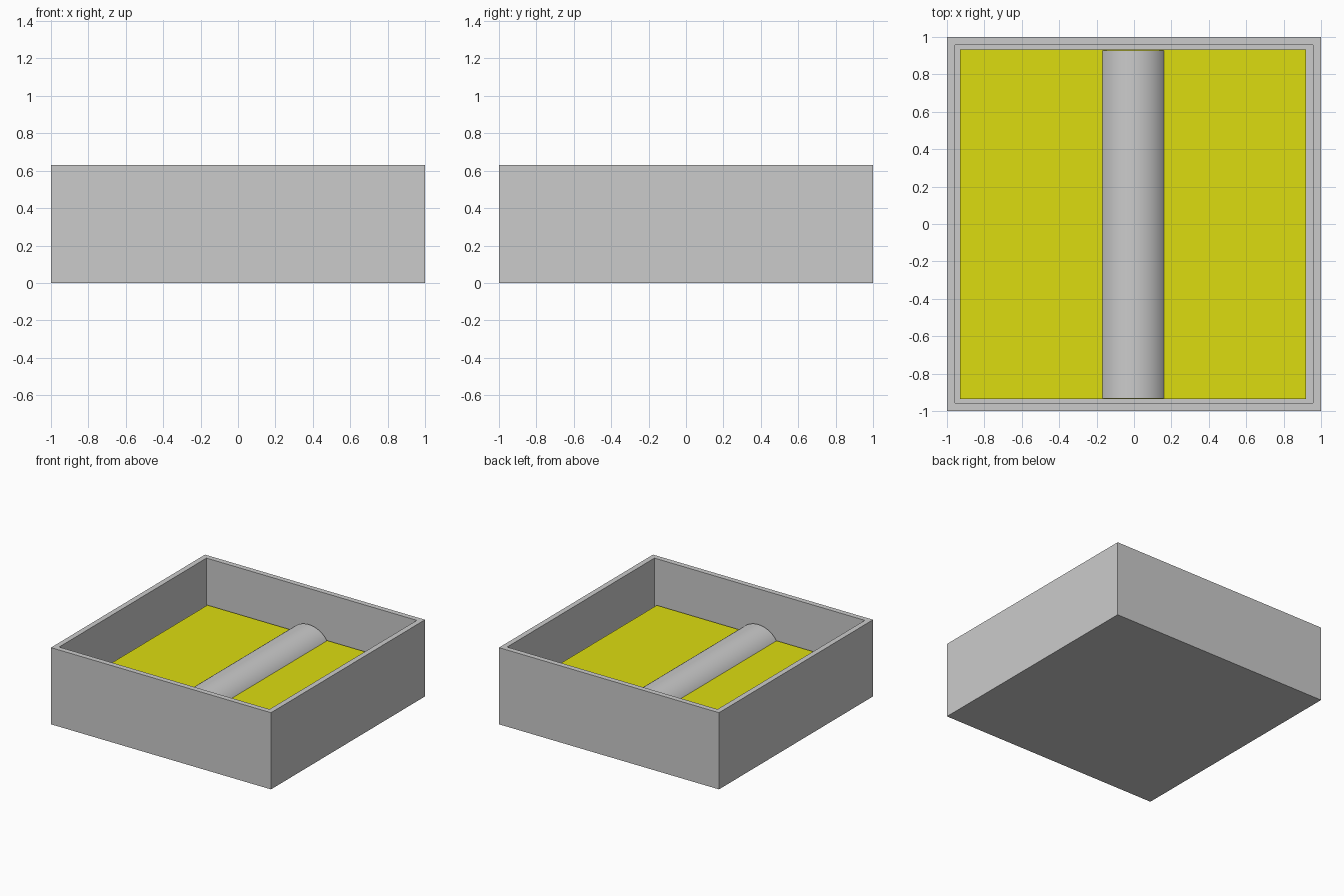
import bpy, bmesh
from math import pi
from mathutils import Matrix, Vector

if "Cube" in bpy.data.objects:
    bpy.data.objects.remove(bpy.data.objects["Cube"])

H = 0.63        # outer height
INNER = 0.938   # half width of the opening
FLOOR = 0.06    # thickness of the tray floor
LEVEL = 0.26    # top of the yellow filling


def make(name, bm, color=None):
    bmesh.ops.recalc_face_normals(bm, faces=bm.faces)
    me = bpy.data.meshes.new(name)
    bm.to_mesh(me)
    bm.free()
    ob = bpy.data.objects.new(name, me)
    bpy.context.collection.objects.link(ob)
    if color:
        mat = bpy.data.materials.new(name)
        mat.diffuse_color = color
        mat.use_nodes = True
        mat.node_tree.nodes["Principled BSDF"].inputs["Base Color"].default_value = mat.diffuse_color
        me.materials.append(mat)
    return ob


def box(bm, lo, hi):
    lo, hi = Vector(lo), Vector(hi)
    m = Matrix.Translation((lo + hi) / 2) @ Matrix.Diagonal((*(hi - lo), 1))
    return bmesh.ops.create_cube(bm, size=1, matrix=m)


# open tray: inset the top of a block and push it down
bm = bmesh.new()
box(bm, (-1, -1, 0), (1, 1, H))
top = max(bm.faces, key=lambda f: f.calc_center_median().z)
bmesh.ops.inset_region(bm, faces=[top], thickness=1 - INNER)
res = bmesh.ops.extrude_discrete_faces(bm, faces=[top])
for v in res["faces"][0].verts:
    v.co.z = FLOOR
make("tray", bm)

# yellow filling, slightly smaller than the opening
bm = bmesh.new()
box(bm, (-0.93, -0.935, FLOOR), (0.92, 0.932, LEVEL))
make("filling", bm, (0.72, 0.72, 0.005, 1))

# lengthwise roller, half sunk in the filling and cut flat at the tray floor
bm = bmesh.new()
m = Matrix.Translation((-0.005, -0.003, 0.154)) @ Matrix.Rotation(pi / 2, 4, 'X')
bmesh.ops.create_cone(bm, cap_ends=True, segments=64, radius1=0.196,
                      radius2=0.196, depth=1.86, matrix=m)
bmesh.ops.bisect_plane(bm, geom=bm.verts[:] + bm.edges[:] + bm.faces[:],
                       plane_co=(0, 0, FLOOR), plane_no=(0, 0, 1), clear_inner=True)
bmesh.ops.holes_fill(bm, edges=[e for e in bm.edges if e.is_boundary])
roller = make("roller", bm)
bpy.context.view_layer.objects.active = roller
roller.select_set(True)
bpy.ops.object.shade_smooth_by_angle()
